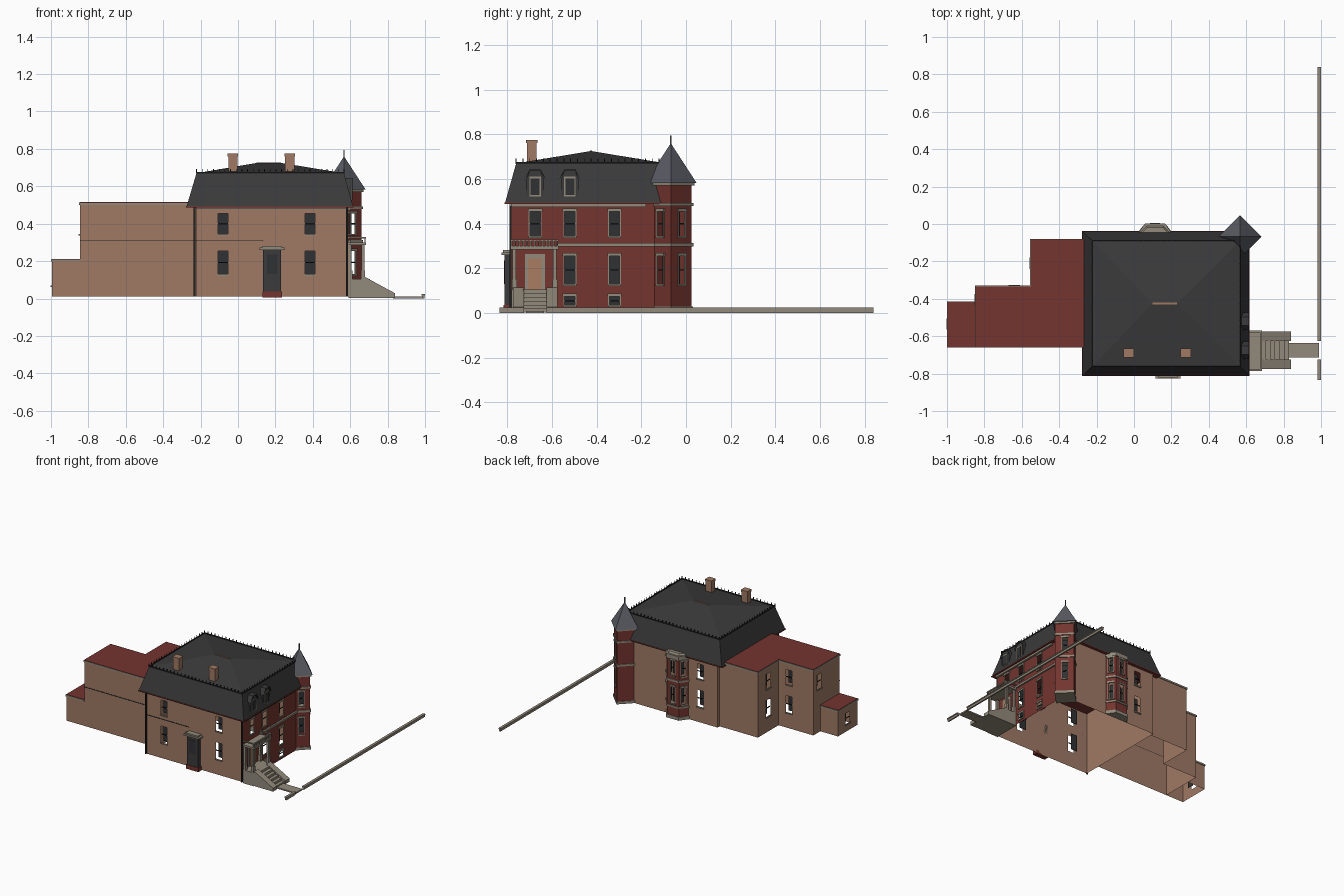
import bpy, bmesh, math
from mathutils import Vector

cube = bpy.data.objects.get("Cube")
if cube:
    bpy.data.objects.remove(cube)


def material(name, rgb):
    m = bpy.data.materials.new(name)
    m.use_nodes = True
    m.diffuse_color = (*rgb, 1)
    m.node_tree.nodes["Principled BSDF"].inputs["Base Color"].default_value = (*rgb, 1)
    return m


TAN = material("tan stucco", (.35, .195, .13))
RED = material("red brick", (.175, .035, .028))
SLATE = material("dark slate", (.043, .043, .043))
GLASS = material("dark glass", (.03, .031, .034))
TRIM = material("grey stone", (.29, .255, .2))
LEAD = material("blue grey metal", (.1, .105, .125))
DOOR = material("door wood", (.4, .2, .12))
IRON = material("black iron", (.015, .015, .015))


def mesh(name, verts, faces, mat):
    me = bpy.data.meshes.new(name)
    me.from_pydata([tuple(v) for v in verts], [], faces)
    me.materials.append(mat)
    ob = bpy.data.objects.new(name, me)
    bpy.context.scene.collection.objects.link(ob)
    return ob


def fix_normals(ob):
    bm = bmesh.new()
    bm.from_mesh(ob.data)
    bmesh.ops.recalc_face_normals(bm, faces=bm.faces)
    bm.to_mesh(ob.data)
    bm.free()
    return ob


def prism(name, base, offset, mat):
    # Extrude a polygon of 3D points along an offset vector
    n = len(base)
    base = [Vector(p) for p in base]
    verts = base + [p + Vector(offset) for p in base]
    faces = [tuple(range(n)), tuple(range(n, 2 * n))]
    faces += [(i, (i + 1) % n, n + (i + 1) % n, n + i) for i in range(n)]
    return fix_normals(mesh(name, verts, faces, mat))


def box(name, x0, x1, y0, y1, z0, z1, mat):
    return prism(name, [(x0, y0, z0), (x1, y0, z0), (x1, y1, z0), (x0, y1, z0)],
                 (0, 0, z1 - z0), mat)


def strip(name, p, q, u0, u1, d0, d1, z0, z1, mat):
    # Box laid along a wall: u runs along it, d points out of it
    p, q = Vector(p), Vector(q)
    t = (q - p).normalized()
    n = Vector((t.y, -t.x))
    pts = [p + t * u + n * d for u, d in ((u0, d0), (u1, d0), (u1, d1), (u0, d1))]
    return prism(name, [(a.x, a.y, z0) for a in pts], (0, 0, z1 - z0), mat)


def wall(name, p, q, z0, z1, mat, windows=(), half=.026, cased=False):
    # Sheet wall with window openings given as (centre, bottom, top)
    p, q = Vector(p), Vector(q)
    t, length = (q - p).normalized(), (q - p).length
    us = sorted({0, length} | {c + s * half for c, a, b in windows for s in (-1, 1)})
    zs = sorted({z0, z1} | {z for w in windows for z in w[1:]})
    verts = [(p.x + t.x * u, p.y + t.y * u, z) for z in zs for u in us]
    faces, n = [], len(us)
    for j in range(len(zs) - 1):
        for i in range(n - 1):
            u, z = (us[i] + us[i + 1]) / 2, (zs[j] + zs[j + 1]) / 2
            if not any(abs(u - c) < half and a < z < b for c, a, b in windows):
                k = j * n + i
                faces.append((k, k + 1, k + n + 1, k + n))
    mesh(name, verts, faces, mat)
    for c, a, b in windows:
        lo, hi, mid = c - half, c + half, (a + b) / 2
        strip("window_pane", p, q, lo, hi, -.034, -.03, a, b, GLASS)
        strip("window_sill", p, q, lo - .004, hi + .004, 0, .008, a - .009, a, TRIM)
        strip("window_rail", p, q, lo, hi, -.006, -.002, mid - .003, mid + .003, IRON)
        if cased:
            strip("window_lintel", p, q, lo - .006, hi + .006, 0, .008, b, b + .013, TRIM)
            for s in (lo, hi):
                strip("window_jamb", p, q, s - .003, s + .003, 0, .004, a, b, TRIM)


LOW, HIGH = (.13, .255), (.345, .455)


def both(*centres):
    return [(c, *level) for c in centres for level in (LOW, HIGH)]


# Main house walls
A, B, C = (-.225, -.78), (.59, -.78), (.59, -.14)
D, E = (.49, -.06), (-.225, -.06)
wall("front_wall", A, B, .01, .5, TAN, both(.145, .61))
wall("facade_wall", B, C, .01, .5, RED,
     both(.26, .46) + [(.105, *HIGH), (.26, .035, .075), (.46, .035, .075)], cased=True)
wall("back_wall", D, E, .01, .5, TAN, both(.57))
wall("inner_wall", E, A, .01, .5, TAN)
strip("facade_belt", B, C, .2, .64, 0, .012, .298, .313, TRIM)
strip("facade_cornice", B, C, 0, .6, 0, .015, .474, .49, TRIM)
strip("front_cornice", A, B, 0, .815, 0, .01, .48, .492, TRIM)
strip("front_belt", (-.845, -.655), (-.225, -.655), 0, .62, 0, .003, .307, .311, IRON)
strip("front_belt", A, B, 0, .36, 0, .003, .307, .311, IRON)

# Mansard roof with low hipped top
eave = [(-.275, -.81), (.615, -.81), (.615, -.04), (-.275, -.04)]
curb = [(-.222, -.76), (.567, -.76), (.567, -.09), (-.222, -.09)]
roof = [(x, y, .492) for x, y in eave] + [(x, y, .67) for x, y in curb]
roof += [(.1, -.425, .725), (.23, -.425, .725)]
sides = [(i, (i + 1) % 4, 4 + (i + 1) % 4, 4 + i) for i in range(4)]
fix_normals(mesh("mansard_roof", roof, [(0, 1, 2, 3)] + sides +
                 [(4, 5, 9, 8), (5, 6, 9), (6, 7, 8, 9), (7, 4, 8)], SLATE))
box("ridge_cap", .1, .23, -.43, -.42, .718, .728, TAN)
box("eave_gutter", -.278, .618, -.813, -.037, .488, .495, RED)

# Iron cresting along the roof curb
for i in range(4):
    a, b = Vector(curb[i]), Vector(curb[(i + 1) % 4])
    length = (b - a).length
    strip("cresting_rail", a, b, 0, length, -.003, .003, .668, .677, IRON)
    count = int(length / .03)
    for k in range(count):
        u = length * k / count
        strip("cresting_spike", a, b, u - .002, u + .002, -.002, .002, .675, .692, IRON)

# Chimneys
for x in (-.027, .277):
    box("chimney", x - .025, x + .025, -.712, -.668, .66, .765, TAN)
    box("chimney_cap", x - .028, x + .028, -.715, -.665, .76, .775, TAN)

# Dormers
for y in (-.675, -.52):
    outline = [(-.04, .515), (.04, .515), (.04, .6), (.022, .638), (-.022, .638), (-.04, .6)]
    prism("dormer", [(.54, y + a, z) for a, z in outline], (.066, 0, 0), SLATE)
    box("dormer_window_frame", .606, .61, y - .026, y + .026, .522, .61, TRIM)
    box("dormer_window", .608, .613, y - .02, y + .02, .528, .602, GLASS)
    prism("dormer_hood", [(.54, y - .048, .598), (.54, y - .024, .645), (.54, y + .024, .645),
                          (.54, y + .048, .598), (.54, y + .022, .636), (.54, y - .022, .636)],
          (.076, 0, 0), SLATE)

# Corner tower with pyramid spire
cx, cy, r = .567, -.068, .093
corners = [(cx, cy - r), (cx + r, cy), (cx, cy + r), (cx - r, cy)]
for i in range(4):
    p, q = corners[i], corners[(i + 1) % 4]
    wall("tower_wall", p, q, .01, .585, RED, both(.068) if i < 2 else (), .02, True)
for z0, z1, out in ((.01, .03, .006), (.298, .313, .008), (.478, .492, .008), (.57, .585, .012)):
    ring = [(cx + (x - cx) * (1 + out / r), cy + (y - cy) * (1 + out / r), z0) for x, y in corners]
    prism("tower_band", ring, (0, 0, z1 - z0), TRIM)
R = .115
spire = [(cx, cy - R, .583), (cx + R, cy, .583), (cx, cy + R, .583), (cx - R, cy, .583), (cx, cy, .76)]
fix_normals(mesh("tower_spire", spire,
                 [(0, 1, 2, 3)] + [(i, (i + 1) % 4, 4) for i in range(4)], LEAD))
box("spire_finial", cx - .003, cx + .003, cy - .003, cy + .003, .75, .795, LEAD)

# Back bay window
bay = [(.205, -.06), (.162, -.003), (.063, -.003), (.02, -.06)]
for p, q in zip(bay, bay[1:]):
    mid = (Vector(q) - Vector(p)).length / 2
    wall("bay_wall", p, q, .01, .48, RED, both(mid), .02, True)
for z0, z1 in ((.01, .035), (.1, .112), (.298, .313), (.47, .5)):
    prism("bay_band", [(.113 + (x - .113) * 1.06, y + (.007 if y > -.05 else 0), z0)
                       for x, y in bay], (0, 0, z1 - z0), TRIM)
prism("bay_roof", [(.2, -.055, .5), (.155, -.01, .5), (.07, -.01, .5), (.025, -.055, .5)],
      (0, -.01, .012), TRIM)

# Rear wings
tall = [(-.225, -.085), (-.55, -.085), (-.55, -.335), (-.845, -.335), (-.845, -.655), (-.225, -.655)]
tall_windows = [(), both(.125), both(.09), [(.07, *HIGH)], ()]
for p, q, w in zip(tall, tall[1:], tall_windows):
    wall("tall_wing_wall", p, q, .01, .5, TAN, w)
short = [(-.845, -.42), (-.995, -.42), (-.995, -.655), (-.845, -.655)]
for p, q, w in zip(short, short[1:], [(), [(.115, .07, .15)], ()]):
    wall("short_wing_wall", p, q, .01, .2, TAN, w)
for x0, x1, y1, z in ((-.55, -.226, -.085, .5), (-.845, -.55, -.335, .5), (-.995, -.845, -.42, .197)):
    box("wing_roof_edge", x0 - .005, x1, -.66, y1 + .005, z, z + .012, TRIM)
    box("wing_roof", x0 - .002, x1, -.657, y1 + .002, z + .011, z + .015, RED)

# Front vestibule
box("vestibule", .135, .23, -.812, -.78, .035, .262, SLATE)
box("vestibule_step", .13, .235, -.816, -.78, .005, .037, RED)
box("vestibule_window", .155, .21, -.815, -.81, .13, .235, GLASS)
box("vestibule_canopy", .115, .248, -.825, -.78, .26, .272, TRIM)
box("vestibule_canopy_top", .13, .233, -.82, -.78, .27, .282, TRIM)

# Drainpipes
for x in (-.232, .583):
    box("drainpipe", x - .005, x + .005, -.79, -.78, .01, .49, IRON)

# Entrance porch
box("porch_floor", .59, .68, -.78, -.575, .002, .105, TRIM)
box("porch_roof", .59, .685, -.785, -.57, .285, .3, TRIM)
box("porch_rail", .675, .685, -.785, -.57, .322, .33, TRIM)
for y in (-.78, -.575):
    box("porch_side_rail", .59, .685, y - .005, y + .005, .322, .33, TRIM)
for k in range(13):
    y = -.78 + k * .0171
    box("porch_baluster", .677, .683, y - .003, y + .003, .298, .325, TRIM)
for y in (-.768, -.587):
    for x in (.6, .668):
        box("porch_post", x - .008, x + .008, y - .008, y + .008, .1, .288, TRIM)
        box("porch_post_foot", x - .011, x + .011, y - .011, y + .011, .1, .15, TRIM)
box("door_frame", .59, .596, -.72, -.632, .105, .265, TRIM)
box("front_door", .594, .599, -.706, -.646, .105, .245, DOOR)

# Stairs, side walls, path and boundary wall
for k in range(6):
    box("stair", .68, .705 + k * .025, -.73, -.625, .002, .105 - k * .017, TRIM)
for y in (-.775, -.625):
    prism("stair_side", [(.68, y, .002), (.84, y, .002), (.84, y, .028), (.68, y, .115)],
          (0, .05, 0), TRIM)
box("path", .83, .99, -.715, -.635, 0, .01, TRIM)
for y0, y1 in ((-.835, -.725), (-.625, .84)):
    box("boundary_wall", .984, .996, y0, y1, 0, .018, TRIM)
    box("boundary_coping", .98, 1, y0, y1, .016, .024, TRIM)
